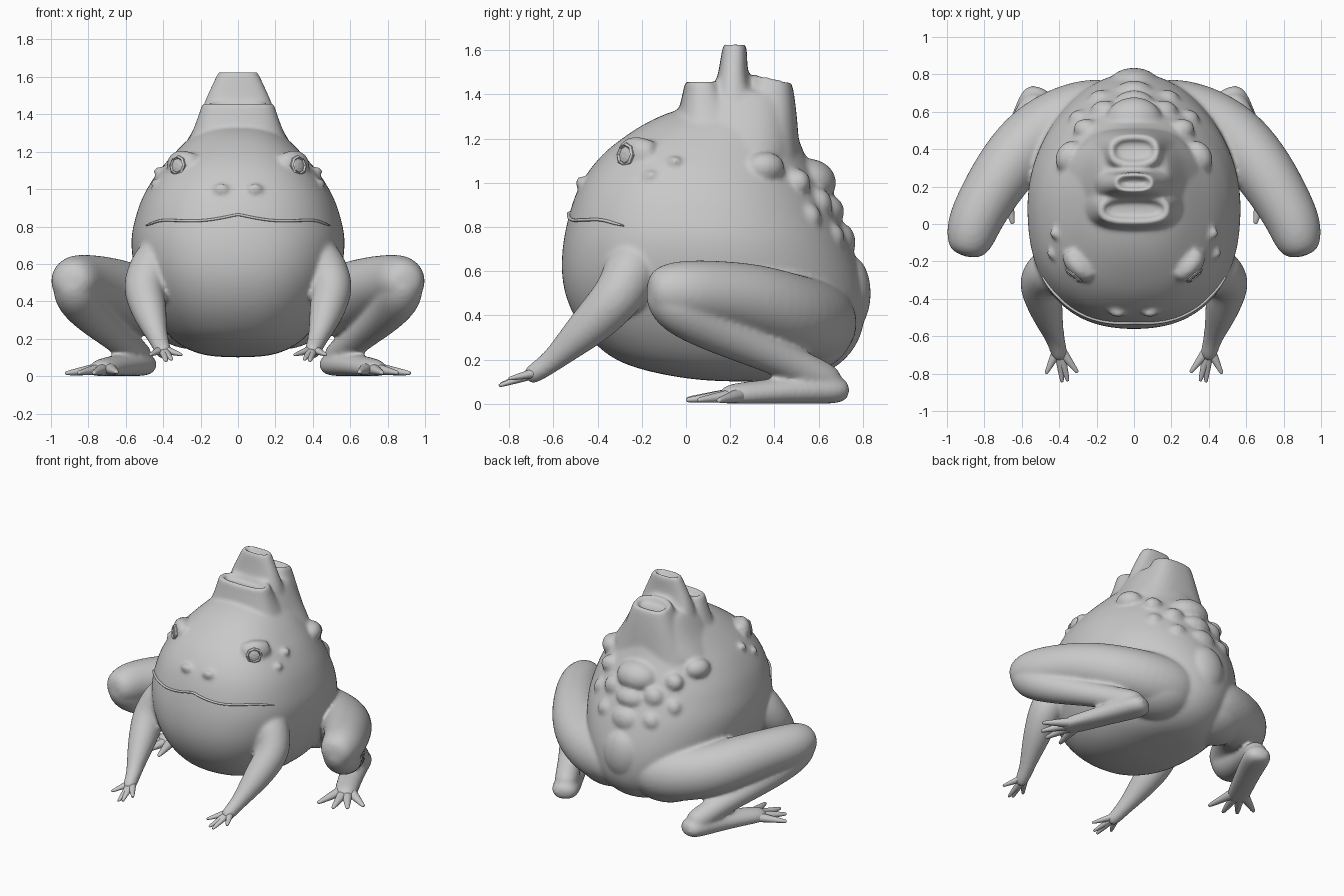
import bpy, bmesh, math
from mathutils import Vector, Matrix

if "Cube" in bpy.data.objects:
    bpy.data.objects.remove(bpy.data.objects["Cube"])

skin = bpy.data.materials.new("stone_grey")
skin.diffuse_color = (0.58, 0.58, 0.58, 1)
skin.use_nodes = True
skin.node_tree.nodes["Principled BSDF"].inputs["Base Color"].default_value = skin.diffuse_color


def finish(name, bm, mirror=False, levels=2):
    bmesh.ops.recalc_face_normals(bm, faces=bm.faces)
    me = bpy.data.meshes.new(name)
    bm.to_mesh(me)
    bm.free()
    me.shade_smooth()
    me.materials.append(skin)
    ob = bpy.data.objects.new(name, me)
    bpy.context.collection.objects.link(ob)
    if mirror:
        ob.modifiers.new("mirror", "MIRROR").use_mirror_merge = False
    if levels:
        ob.modifiers.new("smooth", "SUBSURF").levels = levels
        ob.modifiers["smooth"].render_levels = levels
    return ob


def skin_rings(bm, rings):
    """Bridge rings of points and close both ends."""
    vs = [[bm.verts.new(p) for p in r] for r in rings]
    n = len(vs[0])
    for a, b in zip(vs, vs[1:]):
        for i in range(n):
            bm.faces.new((a[i], a[(i + 1) % n], b[(i + 1) % n], b[i]))
    bm.faces.new(vs[0][::-1])
    bm.faces.new(vs[-1])


def ellipse_rings(rows, n=28, front=1.0, back=1.0, tilt=0.0):
    """Rows are (z, centre y, half width, half depth); powers below 1 square the ring."""
    def ring(z, cy, rx, ry):
        out = []
        for i in range(n):
            a = 2 * math.pi * i / n
            s, c = math.sin(a), math.cos(a)
            p = front if c > 0 else back
            dy = -ry * math.copysign(abs(c) ** p, c)
            out.append((rx * math.copysign(abs(s) ** p, s), cy + dy, z - dy * tilt))
        return out
    return [ring(*r) for r in rows]


def tube(bm, path, flat=1.0, n=12):
    """Tapered limb through (x, y, z, radius) points with rounded ends, kept above the floor."""
    pts = [Vector(p[:3]) for p in path]
    rad = [p[3] for p in path]
    d0, d1 = (pts[0] - pts[1]).normalized(), (pts[-1] - pts[-2]).normalized()
    pts = [pts[0] + d0 * rad[0] * .6] + pts + [pts[-1] + d1 * rad[-1] * .6]
    rad = [rad[0] * .6] + rad + [rad[-1] * .6]
    rings = []
    for i, (p, r) in enumerate(zip(pts, rad)):
        t = (pts[min(i + 1, len(pts) - 1)] - pts[max(i - 1, 0)]).normalized()
        side = t.cross(Vector((0, 0, 1))).normalized()
        up = side.cross(t)
        ring = [p + r * (side * math.cos(a) + up * flat * math.sin(a))
                for a in (2 * math.pi * k / n for k in range(n))]
        rings.append([(q.x, q.y, max(q.z, .001)) for q in ring])
    skin_rings(bm, rings)


def limb(name, paths, mirror=True):
    bm = bmesh.new()
    for path, flat in paths:
        tube(bm, path, flat)
    return finish(name, bm, mirror)


# Body: z, front y, back y, half width
PROFILE = [(.10, .12, .48, .12), (.125, -.08, .60, .24), (.18, -.31, .71, .34),
           (.28, -.43, .79, .43), (.40, -.52, .82, .50), (.55, -.57, .81, .558),
           (.70, -.565, .76, .578), (.78, -.55, .725, .57), (.85, -.535, .69, .552),
           (.93, -.51, .65, .527), (1.0, -.48, .61, .492), (1.08, -.425, .565, .442),
           (1.15, -.36, .53, .382), (1.22, -.265, .505, .317), (1.28, -.17, .48, .255),
           (1.33, -.05, .44, .18), (1.35, .06, .36, .10)]
FRONT = .84
rows = [(z, (f + b) / 2, w, (b - f) / 2) for z, f, b, w in PROFILE]
bm = bmesh.new()
skin_rings(bm, ellipse_rings(rows, front=FRONT))
fused = [finish("torso", bm)]


def on_body(x, z):
    """Point of the front of the body at a given x and height."""
    for a, b in zip(rows, rows[1:]):
        if a[0] <= z <= b[0]:
            k = (z - a[0]) / (b[0] - a[0])
            cy, rx, ry = (a[i] + k * (b[i] - a[i]) for i in (1, 2, 3))
            e = 2 / FRONT
            return Vector((x, cy - ry * max(0, 1 - (abs(x) / rx) ** e) ** (1 / e), z))


# Chimney stacks with recessed mouths, rising from a shared hump
def stack(name, sections, wall, tilt=0.0):
    z, cy, rx, ry = sections[-1]
    inner = [(z + .014, cy, rx - .008, ry - .008), (z + .012, cy, rx - wall, ry - wall),
             (z - .01, cy, rx - wall - .006, ry - wall - .006),
             (z - .03, cy, rx - wall - .01, ry - wall - .01)]
    bm = bmesh.new()
    skin_rings(bm, ellipse_rings(sections + inner, 20, .75, .75, tilt))
    fused.append(finish(name, bm))


bm = bmesh.new()
skin_rings(bm, ellipse_rings([(1.05, .20, .41, .30), (1.15, .22, .35, .285), (1.24, .23, .285, .265),
                              (1.32, .235, .24, .25), (1.39, .24, .20, .225),
                              (1.43, .24, .165, .19)], 24, .8, .8))
fused.append(finish("chimney_hump", bm))
stack("front_chimney", [(1.12, .12, .33, .18), (1.22, .11, .29, .165), (1.32, .095, .24, .132),
                        (1.42, .08, .205, .092), (1.45, .076, .197, .084)], .032)
stack("middle_chimney", [(1.2, .22, .27, .16), (1.42, .212, .198, .09), (1.47, .212, .18, .073),
                         (1.54, .215, .148, .062), (1.615, .22, .112, .056)], .024)
stack("back_chimney", [(1.02, .29, .36, .25), (1.15, .33, .29, .19), (1.25, .352, .235, .158),
                       (1.36, .38, .18, .12), (1.46, .392, .14, .092)], .032, .22)


# Bumps: stretched spheres, turned to face outwards
def blobs(name, items, mirror=True):
    bm = bmesh.new()
    for loc, size, turn in items:
        m = Matrix.Translation(loc) @ Matrix.Rotation(turn, 4, 'Z') @ Matrix.Diagonal((*size, 1))
        bmesh.ops.create_uvsphere(bm, u_segments=14, v_segments=9, radius=1, matrix=m)
    fused.append(finish(name, bm, mirror, 1))


TURN = math.radians(48)
blobs("eye_mounds", [((.30, -.225, 1.13), (.11, .06, .08), TURN),
                     ((.29, -.215, 1.175), (.10, .055, .025), TURN)])
blobs("nostrils", [(on_body(.09, 1.0), (.045, .025, .03), .15)])
blobs("cheek_warts", [((.435, -.16, 1.03), (.035, .03, .026), TURN),
                      ((.42, -.05, 1.095), (.035, .032, .026), TURN)])
blobs("side_bumps", [((.345, .36, 1.07), (.075, .095, .07), .5),
                     ((.25, .50, 1.0), (.08, .065, .065), .3),
                     ((.28, .55, .84), (.075, .065, .07), .3),
                     ((.15, .59, .90), (.09, .075, .08), .2),
                     ((.17, .655, .75), (.08, .065, .07), .2)])
blobs("back_bumps", [((0, .555, 1.0), (.16, .13, .11), 0), ((0, .63, .87), (.12, .09, .08), 0),
                     ((0, .70, .73), (.11, .07, .09), 0), ((0, .75, .50), (.14, .09, .17), 0)],
      mirror=False)
blobs("hips", [((.23, .53, .32), (.27, .23, .18), -.3)])

# Front legs, hind thighs, shins and feet
fused.append(limb("front_legs", [([(.375, -.21, .69, .11), (.445, -.25, .59, .145),
                                   (.515, -.305, .485, .122), (.482, -.41, .375, .107),
                                   (.45, -.53, .265, .074), (.418, -.62, .18, .05),
                                   (.398, -.70, .13, .048)], 1.0)]))
fused.append(limb("thighs", [([(.15, .60, .36, .20), (.36, .56, .375, .20), (.54, .465, .41, .188),
                               (.67, .32, .465, .175), (.775, .16, .495, .16),
                               (.858, .005, .508, .15), (.882, -.1, .51, .132)], 1.0)]))
fused.append(limb("shins", [([(.88, -.09, .50, .115), (.868, -.035, .43, .128), (.80, .12, .34, .11),
                              (.70, .32, .25, .09), (.60, .50, .17, .08), (.53, .64, .10, .088)], 1.0)]))
fused.append(limb("hind_feet", [([(.515, .675, .062, .10), (.56, .57, .062, .096), (.62, .44, .055, .088),
                                  (.68, .31, .045, .084), (.735, .2, .034, .08)], .75)]))

# Fuse the parts above into one smooth skin
dg = bpy.context.evaluated_depsgraph_get()
bm = bmesh.new()
for ob in fused:
    ev = ob.evaluated_get(dg)
    bm.from_mesh(ev.to_mesh())
    ev.to_mesh_clear()
for ob in fused:
    bpy.data.objects.remove(ob)
frog = finish("frog_body", bm, levels=0)
mod = frog.modifiers.new("fuse", "REMESH")
mod.mode, mod.voxel_size, mod.use_smooth_shade = 'VOXEL', .0125, True
mod = frog.modifiers.new("blend", "SMOOTH")
mod.factor, mod.iterations = .5, 9

# Mouth: a thin wavy lip wrapped around the face
lip = []
for i in range(33):
    x = -.49 + .98 * i / 32
    u = abs(x) / .49
    z = .865 - .035 * math.sin(math.pi * min(u, .5)) + .012 * max(0, u - .5) - .03 * max(0, u - .85) / .15
    p = on_body(x, z)
    lip.append((p.x, p.y + .003, p.z, .009 if u < .95 else .005))
limb("mouth_lip", [(lip, .8)], mirror=False)

# Eyes: octagonal rim with a raised disc
bm = bmesh.new()
aim = Vector((.66, -.74, .12)).normalized()
base = Matrix.Translation((.318, -.268, 1.125)) @ aim.to_track_quat('Z', 'Y').to_matrix().to_4x4()
rings = [[base @ Vector((r * math.cos(a), r * math.sin(a), h))
          for a in (math.pi * k / 4 for k in range(8))]
         for r, h in ((.06, -.05), (.055, .012), (.045, .02), (.038, .01), (.034, .014), (.015, .018))]
skin_rings(bm, rings)
finish("eyes", bm, True, 0).data.shade_flat()


# Fingers and toes fan out from one root
def digits(name, root, r0, r1, tips):
    limb(name, [([(*root, r0), (*((a + b) / 2 for a, b in zip(root, t)), (r0 + r1) / 2), (*t, r1)], .85)
                for t in tips])


digits("front_fingers", (.402, -.66, .145), .032, .011,
       [(.305, -.79, .115), (.355, -.835, .09), (.385, -.84, .084), (.468, -.795, .115)])
digits("hind_toes", (.70, .27, .045), .048, .015,
       [(.65, .01, .022), (.77, .01, .018), (.85, .06, .018), (.915, .15, .016)])
